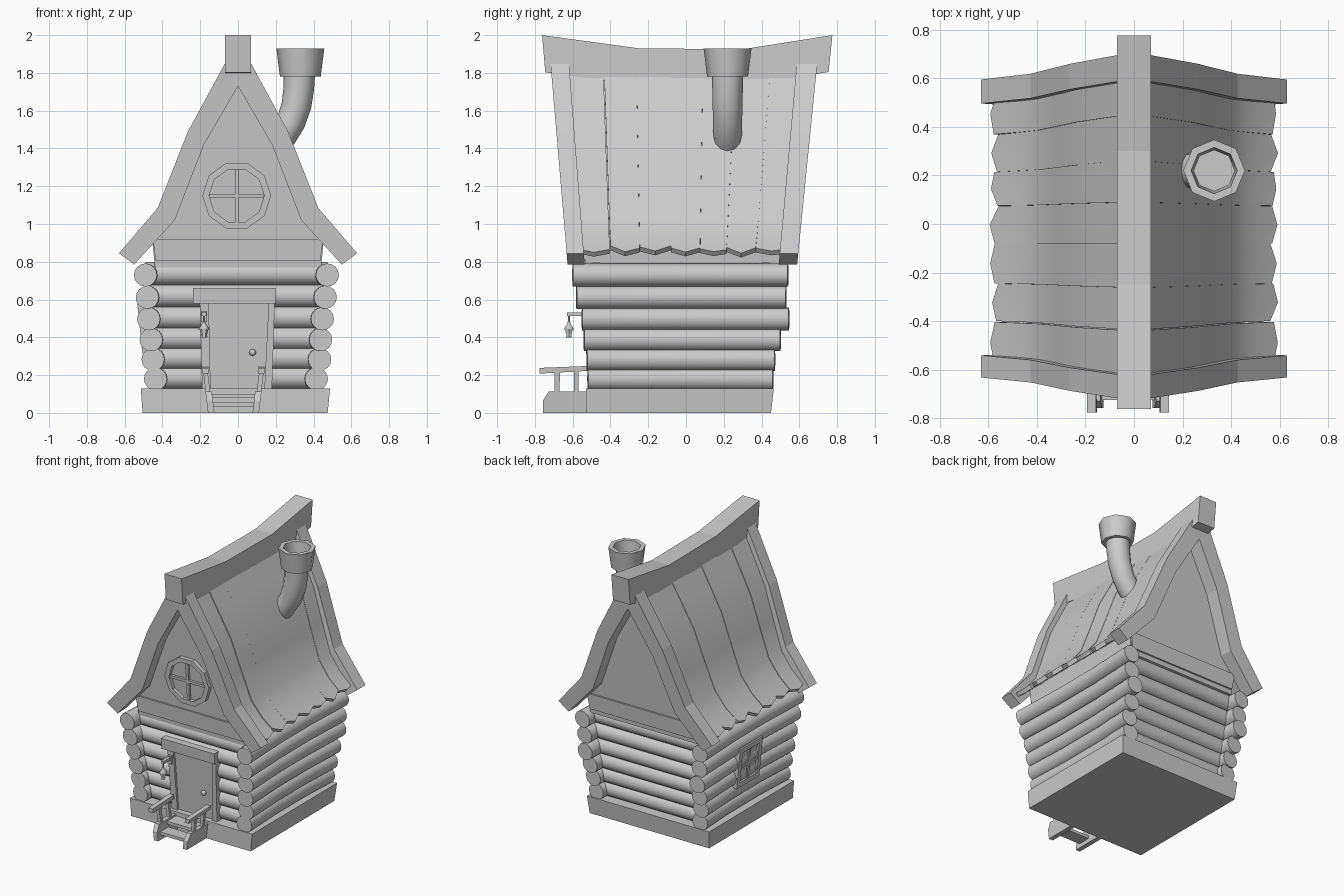
import bpy, bmesh, math, random
from mathutils import Vector

if "Cube" in bpy.data.objects:
    bpy.data.objects.remove(bpy.data.objects["Cube"])

random.seed(4)


def finish(name, bm, smooth=False):
    bmesh.ops.recalc_face_normals(bm, faces=bm.faces)
    me = bpy.data.meshes.new(name)
    bm.to_mesh(me)
    bm.free()
    ob = bpy.data.objects.new(name, me)
    bpy.context.collection.objects.link(ob)
    if smooth:
        bpy.ops.object.select_all(action='DESELECT')
        ob.select_set(True)
        bpy.context.view_layer.objects.active = ob
        bpy.ops.object.shade_smooth_by_angle(angle=math.radians(50))
    return ob


def slab(name, outer, d0, d1, lean0=0.0, lean1=None, axis='y', inner=None):
    """Outline (u, z) extruded along an axis; depth = d + lean * z; optional hole."""
    lean1 = lean0 if lean1 is None else lean1
    bm = bmesh.new()

    def loop(pts, d, k):
        return [bm.verts.new((u, d + k * v, v) if axis == 'y' else (d + k * v, u, v)) for u, v in pts]

    def bridge(a, b):
        for i in range(len(a)):
            j = (i + 1) % len(a)
            bm.faces.new((a[i], a[j], b[j], b[i]))

    a, b = loop(outer, d0, lean0), loop(outer, d1, lean1)
    bridge(a, b)
    if inner:
        c, d = loop(inner, d0, lean0), loop(inner, d1, lean1)
        bridge(c, d)
        bridge(a, c)
        bridge(b, d)
    else:
        bm.faces.new(a)
        bm.faces.new(b)
    return finish(name, bm)


def rect(u0, u1, v0, v1):
    return [(u0, v0), (u1, v0), (u1, v1), (u0, v1)]


def skin(name, bm, rings, smooth=True):
    """Join rings of vertices and cap both ends."""
    n = len(rings[0])
    for r0, r1 in zip(rings, rings[1:]):
        for k in range(n):
            bm.faces.new((r0[k], r0[(k + 1) % n], r1[(k + 1) % n], r1[k]))
    bm.faces.new(rings[0])
    bm.faces.new(rings[-1])
    return finish(name, bm, smooth)


def tube(name, pts, radius, n=16, taper=1.0):
    """Round sweep through points; taper scales the first end's radius."""
    pts = [Vector(p) for p in pts]
    bm = bmesh.new()
    rings = []
    for i, p in enumerate(pts):
        t = (pts[min(i + 1, len(pts) - 1)] - pts[max(i - 1, 0)]).normalized()
        ref = Vector((0, 1, 0)) if abs(t.y) < 0.7 else Vector((0, 0, 1))
        a = t.cross(ref).normalized()
        b = t.cross(a)
        r = radius * (taper + (1 - taper) * i / (len(pts) - 1))
        rings.append([bm.verts.new(p + r * (math.cos(q) * a + math.sin(q) * b))
                      for q in (2 * math.pi * k / n for k in range(n))])
    return skin(name, bm, rings)


def lathe(name, profile, x, y, n=8):
    """Turned part from (radius, z) points."""
    bm = bmesh.new()
    rings = [[bm.verts.new((x + r * math.cos(2 * math.pi * k / n), y + r * math.sin(2 * math.pi * k / n), z))
              for k in range(n)] for r, z in profile]
    return skin(name, bm, rings)


def mirrored(half):
    """Closed outline from a right-hand half, bottom to top."""
    return half + [(-u, v) for u, v in reversed(half) if u > 0]


# foundation, slightly wider at the top
bm = bmesh.new()
bmesh.ops.create_cube(bm, size=1)
for v in bm.verts:
    top = v.co.z > 0
    v.co = ((0.487 if top else 0.475) if v.co.x > 0 else (-0.515 if top else -0.505),
            (0.465 if top else 0.45) if v.co.y > 0 else -0.53, 0.13 if top else 0)
finish("foundation", bm)

# log walls, flaring outward with height: z, left x, right x, front end, back end
logs = [(0.18, -0.437, 0.415, -0.52, 0.46), (0.283, -0.45, 0.432, -0.525, 0.47),
        (0.388, -0.46, 0.438, -0.54, 0.50), (0.498, -0.473, 0.447, -0.55, 0.545),
        (0.612, -0.48, 0.462, -0.58, 0.53), (0.73, -0.49, 0.473, -0.60, 0.54)]
for i, (z, xl, xr, yf, yb) in enumerate(logs):
    for side, x in (("left", xl), ("right", xr)):
        b = x * 0.965
        tube(f"{side}_log_{i}", [(x, yf, z), (b, -0.2, z), (b, 0.15, z), (x, yb, z)], 0.061)
    for side, y in (("front", -0.42 - 0.1 * (z - 0.18)), ("back", 0.365 + 0.1 * (z - 0.18))):
        tube(f"{side}_log_{i}", [(xl, y, z + 0.008), (xr, y, z + 0.008)], 0.061)
slab("wall_core", mirrored([(0.41, 0.12), (0.44, 0.8)]), -0.42, 0.35)

# attic block closing both gables, with a band at its foot
GF, GB = -0.475, 0.43
slab("attic", mirrored([(0.44, 0.77), (0.455, 0.93), (0.37, 1.03), (0.21, 1.44), (0.0, 1.80)]),
     GF, GB, -0.075, 0.08)
band = mirrored([(0.435, 0.805), (0.452, 0.92)])
slab("front_band", band, GF - 0.012, GF + 0.05, -0.075)
slab("back_band", band, GB + 0.012, GB - 0.05, 0.08)

# roof planks with pointed, uneven ends
profile = [(0.02, 1.832), (0.12, 1.654), (0.222, 1.468), (0.305, 1.243), (0.383, 1.043), (0.472, 0.932), (0.583, 0.838)]
eave = [-0.575, -0.40, -0.245, -0.08, 0.075, 0.215, 0.37, 0.54]
ridge = [-0.66, -0.435, -0.262, -0.08, 0.09, 0.262, 0.45, 0.635]
for s in (-1, 1):
    for i in range(7):
        bm = bmesh.new()
        lift = random.uniform(-0.002, 0.002)
        cuts = [random.uniform(0.015, 0.036), random.uniform(-0.006, 0.008), random.uniform(0.015, 0.036)]
        gap = 0.004 if i == 0 else 0.0003
        rows = []
        for j, (x, z) in enumerate(profile):
            t = z - 0.85
            y0 = eave[i] + (ridge[i] - eave[i]) * t
            y1 = eave[i + 1] + (ridge[i + 1] - eave[i + 1]) * t - gap
            row = []
            for k in range(3):
                cut = cuts[k] if j == len(profile) - 1 else 0
                row.append(bm.verts.new((s * (x + lift - cut), y0 + (y1 - y0) * k / 2, z + lift + cut)))
            rows.append(row)
        for a, b in zip(rows, rows[1:]):
            for k in range(2):
                bm.faces.new((a[k], a[k + 1], b[k + 1], b[k]))
        ob = finish(f"roof_plank_{'left' if s < 0 else 'right'}_{i}", bm)
        m = ob.modifiers.new("thickness", 'SOLIDIFY')
        m.thickness, m.offset = 0.03, 0
        bpy.ops.object.select_all(action='DESELECT')
        ob.select_set(True)
        bpy.context.view_layer.objects.active = ob
        bpy.ops.object.modifier_apply(modifier=m.name)
        bpy.ops.object.shade_smooth_by_angle(angle=math.radians(40))

# bargeboards, leaning outward toward the ridge
outer = [(0.63, 0.845), (0.425, 1.085), (0.265, 1.49), (0.05, 1.885)]
inner = [(0.0, 1.73), (0.18, 1.42), (0.335, 1.02), (0.55, 0.785)]
board = outer + [(-u, v) for u, v in reversed(outer)] + [(-u, v) for u, v in reversed(inner)] + inner[1:]
slab("front_bargeboard", board, -0.56, -0.475, -0.085, -0.078)
slab("back_bargeboard", board, 0.51, 0.42, 0.1, 0.09)

# sagging ridge beam
slab("ridge_beam", [(-0.762, 2.0), (-0.25, 1.93), (0.3, 1.925), (0.775, 2.0),
                    (0.755, 1.805), (0.3, 1.73), (-0.25, 1.735), (-0.745, 1.803)], -0.07, 0.07, axis='x')

# chimney: bent pipe and hollow eight-sided pot
tube("chimney_pipe", [(0.17, 0.22, 1.39), (0.232, 0.22, 1.46), (0.28, 0.22, 1.54), (0.31, 0.22, 1.63),
                      (0.322, 0.22, 1.72), (0.325, 0.22, 1.80)], 0.083, 12, 0.88)
lathe("chimney_pot", [(0.108, 1.78), (0.127, 1.93), (0.095, 1.93), (0.085, 1.82)], 0.33, 0.22)


# round gable window
def ring(r, n=10):
    return [(-0.007 + r * math.cos(2 * math.pi * k / n), 1.15 + r * math.sin(2 * math.pi * k / n)) for k in range(n)]


slab("round_window_frame", ring(0.182), GF - 0.03, GF + 0.02, -0.075, inner=ring(0.146))
slab("round_window_glass", ring(0.15), GF - 0.004, GF + 0.02, -0.075)
slab("round_window_bar_upright", rect(-0.017, 0.003, 1.01, 1.29), GF - 0.022, GF, -0.075)
slab("round_window_bar_cross", rect(-0.15, 0.136, 1.14, 1.16), GF - 0.022, GF, -0.075)

# left wall window, tilted with the wall
slab("side_window_frame", rect(-0.135, 0.13, 0.315, 0.615), -0.475, -0.42, -0.1, axis='x',
     inner=rect(-0.1, 0.095, 0.352, 0.578))
slab("side_window_glass", rect(-0.105, 0.1, 0.345, 0.585), -0.46, -0.42, -0.1, axis='x')
slab("side_window_bar_upright", rect(-0.013, 0.009, 0.35, 0.58), -0.47, -0.44, -0.1, axis='x')
slab("side_window_bar_cross", rect(-0.1, 0.1, 0.455, 0.477), -0.47, -0.44, -0.1, axis='x')

# door with jambs, lintel and knob
slab("door", rect(-0.165, 0.165, 0.13, 0.59), -0.477, -0.41, -0.075)
slab("left_jamb", [(-0.19, 0.13), (-0.145, 0.13), (-0.155, 0.59), (-0.203, 0.59)], -0.494, -0.41, -0.075)
slab("right_jamb", [(0.14, 0.13), (0.18, 0.13), (0.195, 0.59), (0.163, 0.59)], -0.494, -0.41, -0.075)
slab("lintel", rect(-0.237, 0.198, 0.58, 0.66), -0.512, -0.41, -0.075)
bm = bmesh.new()
bmesh.ops.create_uvsphere(bm, u_segments=12, v_segments=8, radius=0.018)
bmesh.ops.translate(bm, verts=bm.verts, vec=(0.077, -0.512, 0.32))
finish("door_knob", bm, True)

# lantern on a bracket
slab("lantern_plate", rect(-0.195, -0.165, 0.48, 0.54), -0.55, -0.52)
slab("lantern_bracket", rect(-0.192, -0.168, 0.512, 0.532), -0.63, -0.53)
tube("lantern_hook", [(-0.18, -0.62, 0.47), (-0.18, -0.62, 0.515)], 0.006, 6)
lathe("lantern", [(0.007, 0.485), (0.012, 0.468), (0.029, 0.447), (0.027, 0.44), (0.022, 0.438),
                  (0.015, 0.41), (0.018, 0.405), (0.016, 0.398)], -0.18, -0.62, 6)

# porch steps with splayed stringers, posts and rails
for side, s in (("left", -1), ("right", 1)):
    def part(name, outline, half, off=0.122):
        c = -0.024 + s * off
        slab(f"{side}_{name}", outline, c - half, c + half, s * 0.12, axis='x')
    part("stringer", [(-0.757, 0), (-0.757, 0.065), (-0.728, 0.112), (-0.525, 0.112), (-0.525, 0.0), (-0.64, 0.0)],
         0.017, 0.118)
    part("front_post", [(-0.695, 0.1), (-0.67, 0.1), (-0.667, 0.225), (-0.698, 0.225)], 0.012)
    part("back_post", [(-0.592, 0.1), (-0.568, 0.1), (-0.568, 0.235), (-0.592, 0.235)], 0.012)
    part("handrail", [(-0.775, 0.208), (-0.525, 0.222), (-0.525, 0.248), (-0.775, 0.238)], 0.018)
slab("lower_tread", rect(-0.14, 0.095, 0.035, 0.057), -0.725, -0.63)
slab("upper_tread", rect(-0.14, 0.095, 0.078, 0.1), -0.635, -0.525)
